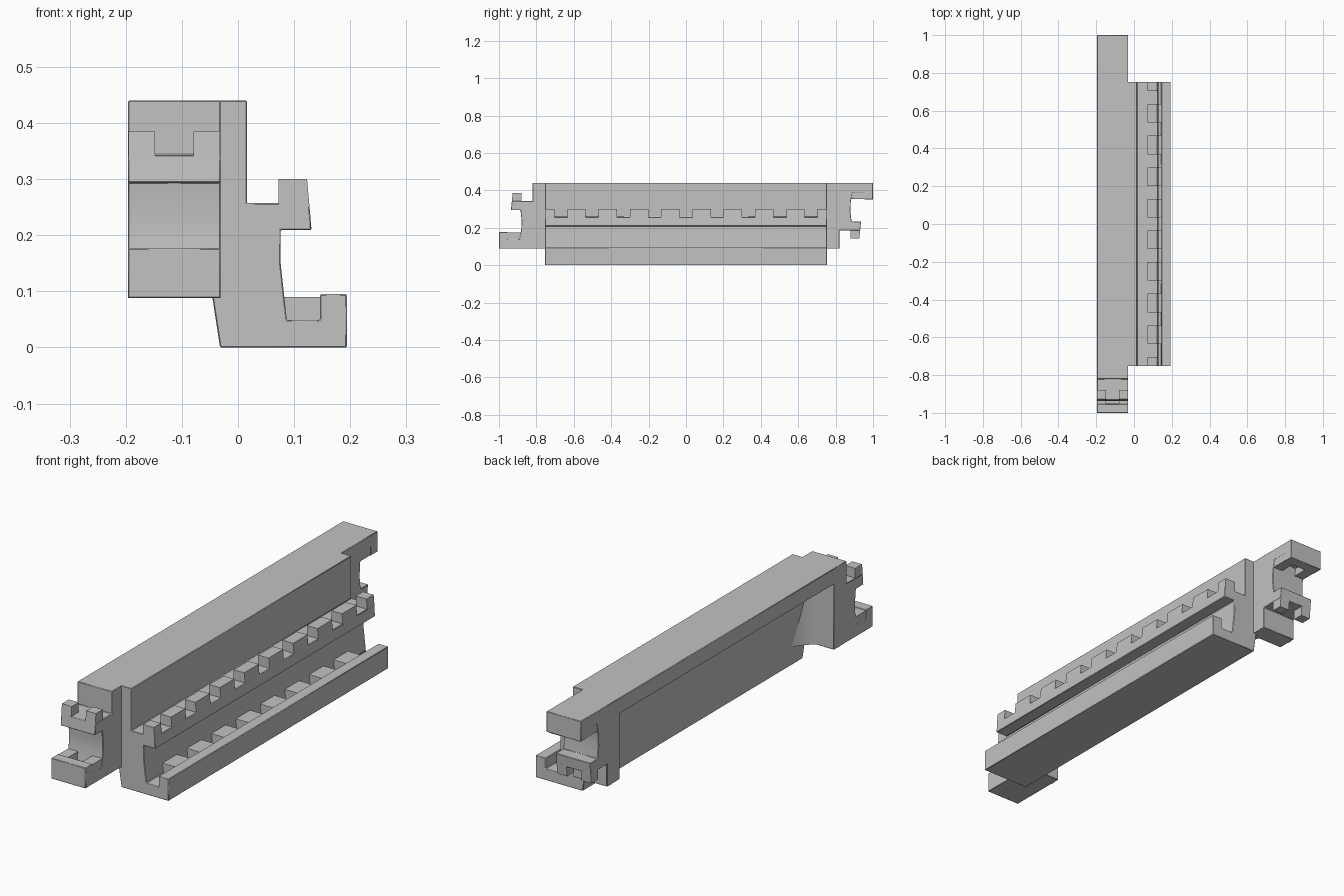
import bpy, bmesh, math

cube = bpy.data.objects.get("Cube")
if cube:
    bpy.data.objects.remove(cube, do_unlink=True)

GREY = (0.54, 0.54, 0.54, 1)
mat = bpy.data.materials.new("plain grey")
mat.use_nodes = True
mat.diffuse_color = GREY
mat.node_tree.nodes["Principled BSDF"].inputs["Base Color"].default_value = GREY


def prism(name, pts, axis, start, end, bevel=0.0):
    """Extrude a flat outline along one axis: x takes (y,z), y takes (x,z), z takes (x,y)."""
    place = {"x": lambda p, t: (t, p[0], p[1]),
             "y": lambda p, t: (p[0], t, p[1]),
             "z": lambda p, t: (p[0], p[1], t)}[axis]
    bm = bmesh.new()
    a = [bm.verts.new(place(p, start)) for p in pts]
    b = [bm.verts.new(place(p, end)) for p in pts]
    bm.faces.new(a)
    bm.faces.new(b[::-1])
    for i in range(len(pts)):
        j = (i + 1) % len(pts)
        bm.faces.new((a[i], b[i], b[j], a[j]))
    bmesh.ops.recalc_face_normals(bm, faces=bm.faces)
    mesh = bpy.data.meshes.new(name)
    bm.to_mesh(mesh)
    bm.free()
    mesh.materials.append(mat)
    obj = bpy.data.objects.new(name, mesh)
    bpy.context.collection.objects.link(obj)
    bpy.ops.object.select_all(action="DESELECT")
    obj.select_set(True)
    bpy.context.view_layer.objects.active = obj
    bpy.ops.object.shade_smooth_by_angle(angle=math.radians(25))
    if bevel:
        mod = obj.modifiers.new("edge bevel", "BEVEL")
        mod.width = bevel
        mod.segments = 1
        mod.limit_method = "ANGLE"
        mod.angle_limit = math.radians(50)
    return obj


def turn(pts):
    """Half turn of an end outline about the middle of the beam."""
    return [(-y, 0.528 - z) for y, z in pts]


X0, X1 = -0.196, -0.031
TOP, BASE, ROOF = 0.44, 0.088, 0.372
HALF = 0.753
PITCH, NOTCH = 0.1673, 0.069

# Long side rail: channel lips, sloping rear wall and top overhang in one section
prism("side_rail", [
    (-0.032, 0), (0.194, 0), (0.194, 0.095), (0.146, 0.095), (0.146, 0.049),
    (0.087, 0.049), (0.076, 0.15), (0.076, 0.209), (0.131, 0.209), (0.127, 0.257),
    (0.016, 0.257), (0.016, TOP), (X0, TOP), (X0, ROOF), (-0.089, ROOF)],
    "y", -HALF, HALF, 0.002)

# Interlocking hooks: the back end is the front end turned over
inner = -HALF + 0.02
front = [(inner, TOP), (-0.82, TOP), (-0.82, 0.343), (-0.931, 0.343), (-0.936, 0.294),
         (-0.885, 0.294), (-0.879, 0.24), (-0.881, 0.19), (-0.89, 0.14),
         (-0.953, 0.14), (-0.953, 0.177), (-1, 0.177), (-1, BASE), (inner, BASE)]
prism("front_hook", front, "x", X0, X1, 0.002)
prism("back_hook", turn(front), "x", X0, X1, 0.002)

# Paired lip teeth and channel blocks on the hooks
lip = [(-0.88, 0.335), (-0.932, 0.335), (-0.927, 0.385), (-0.88, 0.385)]
block = [(-0.88, 0.13), (-0.96, 0.13), (-0.96, 0.174), (-0.88, 0.174)]
for a, b in ((X0 + 0.001, -0.148), (-0.079, X1 - 0.001)):
    for label, outline in (("lip_tooth", lip), ("channel_block", block)):
        prism("front_hook_" + label, outline, "x", a, b)
        prism("back_hook_" + label, turn(outline), "x", a, b)

# Rounded corners closing both ends of the rear hollow
depth, run, steps = 0.167, 0.18, 14
for name, edge, way in (("front_corner", -0.758, 1), ("back_corner", 0.785, -1)):
    arc = []
    for i in range(steps):
        t = math.pi / 2 * i / steps
        arc.append((X0 + depth * math.sin(t), edge + way * run * (1 - math.cos(t))))
    far = edge - way * 0.02
    prism(name, [(X0 + 0.0005, far)] + arc[1:] + [(X1 - 0.0005, far)], "z",
          BASE + 0.0005, ROOF + 0.03)
    # thin flat strip between the arc and the hook
    prism(name + "_edge", [(X0, far), (X0, edge), (X0 + 0.03, edge), (X0 + 0.03, far)],
          "z", BASE, ROOF + 0.01)

# Teeth on the upper lip and blocks in the channel
upper = [(0.072, 0.25), (0.1276, 0.25), (0.123, 0.3), (0.072, 0.3)]
lower = [(0.08, 0.045), (0.15, 0.045), (0.15, 0.09), (0.08, 0.09)]
w = (PITCH - NOTCH) / 2
for i in range(8):
    c = (i - 3.5) * PITCH
    prism("upper_tooth", upper, "y", c - w, c + w)
    prism("channel_block", lower, "y", c - w, c + w)
for side in (-1, 1):
    prism("upper_end_tooth", upper, "y", side * (4 * PITCH + NOTCH / 2), side * HALF)
